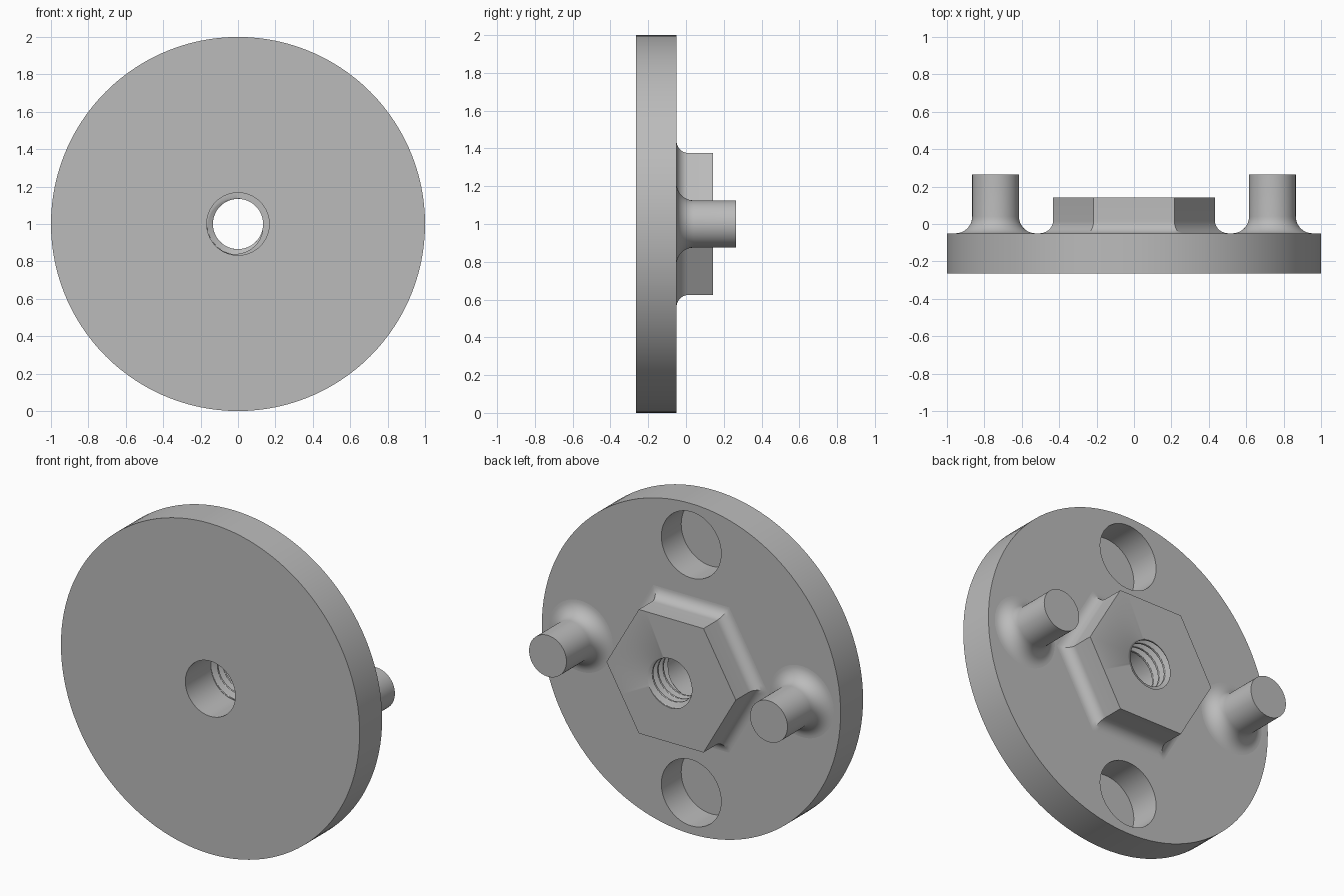
import bpy, bmesh, math

cube = bpy.data.objects.get("Cube")
if cube:
    bpy.data.objects.remove(cube, do_unlink=True)

N = 120                      # points in every ring
CENTRE_Z = 1.0
FRONT, BACK, BOSS_TOP, PIN_TOP = -0.265, -0.05, 0.142, 0.265
BORE, THREAD_MINOR, THREAD_DEPTH, PITCH = 0.167, 0.134, 0.031, 0.05

GREY = (0.5, 0.5, 0.5, 1.0)
metal = bpy.data.materials.new("plain grey")
metal.use_nodes = True
metal.diffuse_color = GREY
metal.node_tree.nodes["Principled BSDF"].inputs["Base Color"].default_value = GREY


def circle(r):
    return lambda a: r


def hexagon(apothem):
    side = math.pi / 3
    return lambda a: apothem / math.cos(a % side - side / 2)


def thread(y):
    """Helical V-groove cut into the bore, with flat crests and roots."""
    def radius(a):
        t = (y / PITCH - a / math.tau) % 1.0
        wave = 2 * abs(2 * t - 1) - 0.5
        return THREAD_MINOR + THREAD_DEPTH * min(1, max(0, wave / 1.1))
    return radius


def fillet(shape, size, radius):
    """Concave blend rings running from the disc face up to a wall."""
    rings = []
    for i in range(11):
        t = i / 10 * math.pi / 2
        rings.append((BACK + radius * (1 - math.cos(t)),
                      shape(size + radius * (1 - math.sin(t)))))
    return rings


def smooth(obj):
    bpy.ops.object.select_all(action='DESELECT')
    obj.select_set(True)
    bpy.context.view_layer.objects.active = obj
    bpy.ops.object.shade_smooth_by_angle(angle=math.radians(30))


def loft(name, rings, x=0, z=CENTRE_Z, closed=False, caps=()):
    """Skin rings of (depth, radius function) along the y axis."""
    bm = bmesh.new()
    loops = []
    for y, shape in rings:
        loop = []
        for i in range(N):
            a = math.tau * i / N
            r = shape(a)
            loop.append(bm.verts.new((x + r * math.cos(a), y, z + r * math.sin(a))))
        loops.append(loop)
    pairs = list(zip(loops, loops[1:]))
    if closed:
        pairs.append((loops[-1], loops[0]))
    for lo, hi in pairs:
        for i in range(N):
            j = (i + 1) % N
            bm.faces.new((lo[i], lo[j], hi[j], hi[i]))
    for index in caps:
        bm.faces.new(loops[index])
    bmesh.ops.recalc_face_normals(bm, faces=bm.faces)
    mesh = bpy.data.meshes.new(name)
    bm.to_mesh(mesh)
    bm.free()
    mesh.materials.append(metal)
    obj = bpy.data.objects.new(name, mesh)
    bpy.context.collection.objects.link(obj)
    return obj


# Disc with a central bore
disc = loft("disc", [(FRONT, circle(BORE)), (FRONT, circle(1)),
                     (BACK, circle(1)), (BACK, circle(BORE))], closed=True)

# Blind sockets above and below the boss, open at the back
for side in (1, -1):
    cutter = loft("socket_cutter", [(BACK - 0.19, circle(0.2)), (BACK + 0.1, circle(0.2))],
                  z=CENTRE_Z + side * 0.75, caps=(0, -1))
    cutter.hide_render = True
    cut = disc.modifiers.new("socket", 'BOOLEAN')
    cut.operation, cut.solver, cut.object = 'DIFFERENCE', 'EXACT', cutter
    bpy.context.view_layer.objects.active = disc
    bpy.ops.object.modifier_apply(modifier=cut.name)
    bpy.data.objects.remove(cutter, do_unlink=True)
smooth(disc)

# Hexagonal boss: filleted foot, flat top, threaded hole
boss_rings = fillet(hexagon, 0.375, 0.065) + [(BOSS_TOP, hexagon(0.375))]
THREAD_END, STEPS = -0.02, 80
for i in range(STEPS + 1):
    y = BOSS_TOP + (THREAD_END - BOSS_TOP) * i / STEPS
    boss_rings.append((y, thread(y)))
boss_rings += [(THREAD_END, circle(BORE)), (BACK, circle(BORE))]
smooth(loft("hex_boss", boss_rings))

# Drive pins with filleted feet
for name, side in (("left_pin", 1), ("right_pin", -1)):
    rings = fillet(circle, 0.125, 0.09) + [(PIN_TOP, circle(0.125))]
    smooth(loft(name, rings, x=side * 0.74, caps=(-1,)))
